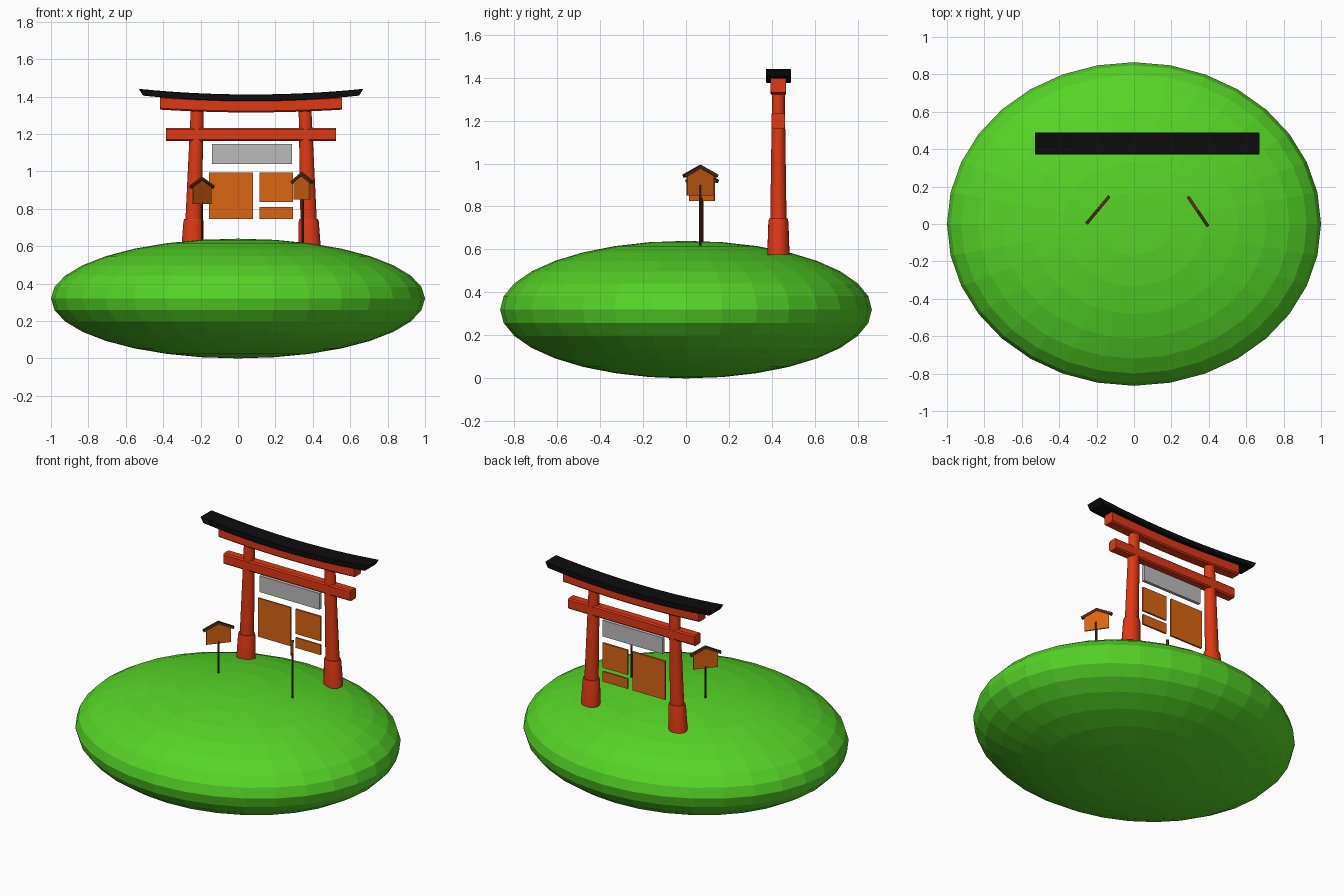
import bpy, bmesh, math
from mathutils import Matrix, Vector

if "Cube" in bpy.data.objects:
    bpy.data.objects.remove(bpy.data.objects["Cube"])


def mat(name, rgb):
    m = bpy.data.materials.new(name)
    m.diffuse_color = (*rgb, 1)
    m.use_nodes = True
    m.node_tree.nodes["Principled BSDF"].inputs["Base Color"].default_value = m.diffuse_color
    return m


GREEN = mat("grass green", (0.09, 0.66, 0.02))
RED = mat("vermilion", (0.74, 0.04, 0.007))
BLACK = mat("roof black", (0.004, 0.004, 0.004))
GREY = mat("plaque grey", (0.50, 0.50, 0.50))
ORANGE = mat("board orange", (0.70, 0.13, 0.006))
BROWN = mat("dark brown", (0.10, 0.027, 0.007))

GX, GY, FLAT = 0.07, 0.43, 0.865   # gate centre and depth squash


def finish(name, bm, material, smooth=False):
    bmesh.ops.recalc_face_normals(bm, faces=bm.faces)
    me = bpy.data.meshes.new(name)
    bm.to_mesh(me)
    bm.free()
    me.materials.append(material)
    ob = bpy.data.objects.new(name, me)
    bpy.context.collection.objects.link(ob)
    if smooth:
        bpy.context.view_layer.objects.active = ob
        ob.select_set(True)
        bpy.ops.object.shade_smooth_by_angle(angle=math.radians(35))
        ob.select_set(False)
    return ob


def loft(name, rings, material, smooth=False):
    """Skin a list of equal-length point rings and cap both ends."""
    bm = bmesh.new()
    vs = [[bm.verts.new(p) for p in r] for r in rings]
    n = len(vs[0])
    for a, b in zip(vs, vs[1:]):
        for i in range(n):
            bm.faces.new((a[i], a[(i + 1) % n], b[(i + 1) % n], b[i]))
    bm.faces.new(vs[0])
    bm.faces.new(vs[-1])
    return finish(name, bm, material, smooth)


def post(name, sections, material, y=GY, n=24, squash=FLAT):
    """Round post through (x, z, radius) sections."""
    angles = [2 * math.pi * i / n for i in range(n)]
    return loft(name, [[(x + r * math.cos(a), y + squash * r * math.sin(a), z)
                        for a in angles] for x, z, r in sections], material, True)


def beam(name, half_low, half_top, low, top, depth, rise, bevel, material):
    """Cross beam swept along x, rising towards its ends."""
    rings = []
    for k in range(17):
        t = k / 8 - 1
        ring = []
        for dy, z in ((-depth, low + bevel), (-depth + bevel, low), (depth - bevel, low),
                      (depth, low + bevel), (depth, top - bevel), (depth - bevel, top),
                      (bevel - depth, top), (-depth, top - bevel)):
            half = half_low + (half_top - half_low) * (z - low) / (top - low)
            ring.append((GX + t * half, GY + dy, z + rise * t * t))
        rings.append(ring)
    return loft(name, rings, material)


def plate(name, x0, x1, z0, z1, thick, material):
    bm = bmesh.new()
    bmesh.ops.create_cube(bm, size=1, matrix=Matrix.Translation(
        ((x0 + x1) / 2, GY, (z0 + z1) / 2)) @ Matrix.Diagonal((x1 - x0, thick, z1 - z0, 1)))
    return finish(name, bm, material)


# Grassy island
bm = bmesh.new()
bmesh.ops.create_uvsphere(bm, u_segments=32, v_segments=16, radius=1,
                          matrix=Matrix.Translation((0, 0, 0.32)) @ Matrix.Diagonal((1, FLAT, 0.32, 1)))
finish("island", bm, GREEN)

# Leaning gate pillars with thicker feet
for side, s in (("left", -1), ("right", 1)):
    post(side + "_pillar", [(GX + s * 0.312, 0.60, 0.046), (GX + s * 0.288, 1.34, 0.034)], RED)
    post(side + "_pillar_foot", [(GX + s * 0.314, 0.575, 0.060), (GX + s * 0.308, 0.73, 0.054),
                                 (GX + s * 0.308, 0.745, 0.050)], RED)

# Cross beams and curved cap
beam("lower_beam", 0.455, 0.455, 1.163, 1.232, 0.031, 0, 0.008, RED)
beam("upper_beam", 0.487, 0.487, 1.315, 1.385, 0.036, 0.015, 0.008, RED)
beam("roof_cap", 0.578, 0.60, 1.375, 1.411, 0.058, 0.030, 0.003, BLACK)

# Hanging plaque and boards inside the gate
plate("plaque", -0.14, 0.29, 1.04, 1.145, 0.02, GREY)
plate("large_board", -0.155, 0.08, 0.745, 0.995, 0.012, ORANGE)
plate("small_board", 0.115, 0.295, 0.835, 0.995, 0.012, ORANGE)
plate("low_board", 0.115, 0.295, 0.745, 0.81, 0.012, ORANGE)


def extrude_profile(name, pts, thick, origin, along, material):
    """Upright (u, z) outline given thickness across direction 'along'."""
    u = Vector((*along, 0)).normalized()
    n = Vector((-u.y, u.x, 0))
    o = Vector(origin)
    return loft(name, [[o + u * a + Vector((0, 0, z)) + n * d for a, z in pts]
                       for d in (-thick / 2, thick / 2)], material)


# House-shaped signs on thin poles
wall = [(-0.075, 0), (0.075, 0), (0.075, 0.095), (0, 0.13), (-0.075, 0.095)]
roof = [(-0.09, 0.084), (0, 0.126), (0.09, 0.084), (0.096, 0.098), (0, 0.143), (-0.096, 0.098)]
for side, x, y, z, along, off, top in (
        ("left", -0.193, 0.075, 0.825, (0.125, 0.15), 0, 0.84),
        ("right", 0.342, 0.067, 0.85, (0.105, -0.155), 0.004, 0.90)):
    extrude_profile(side + "_sign_board", wall, 0.008, (x, y, z), along, ORANGE)
    extrude_profile(side + "_sign_roof", roof, 0.017, (x, y, z), along, BROWN)
    post(side + "_sign_pole", [(x + off, 0.615, 0.006), (x + off, top, 0.006)],
         BROWN, y=y, n=8, squash=1)
